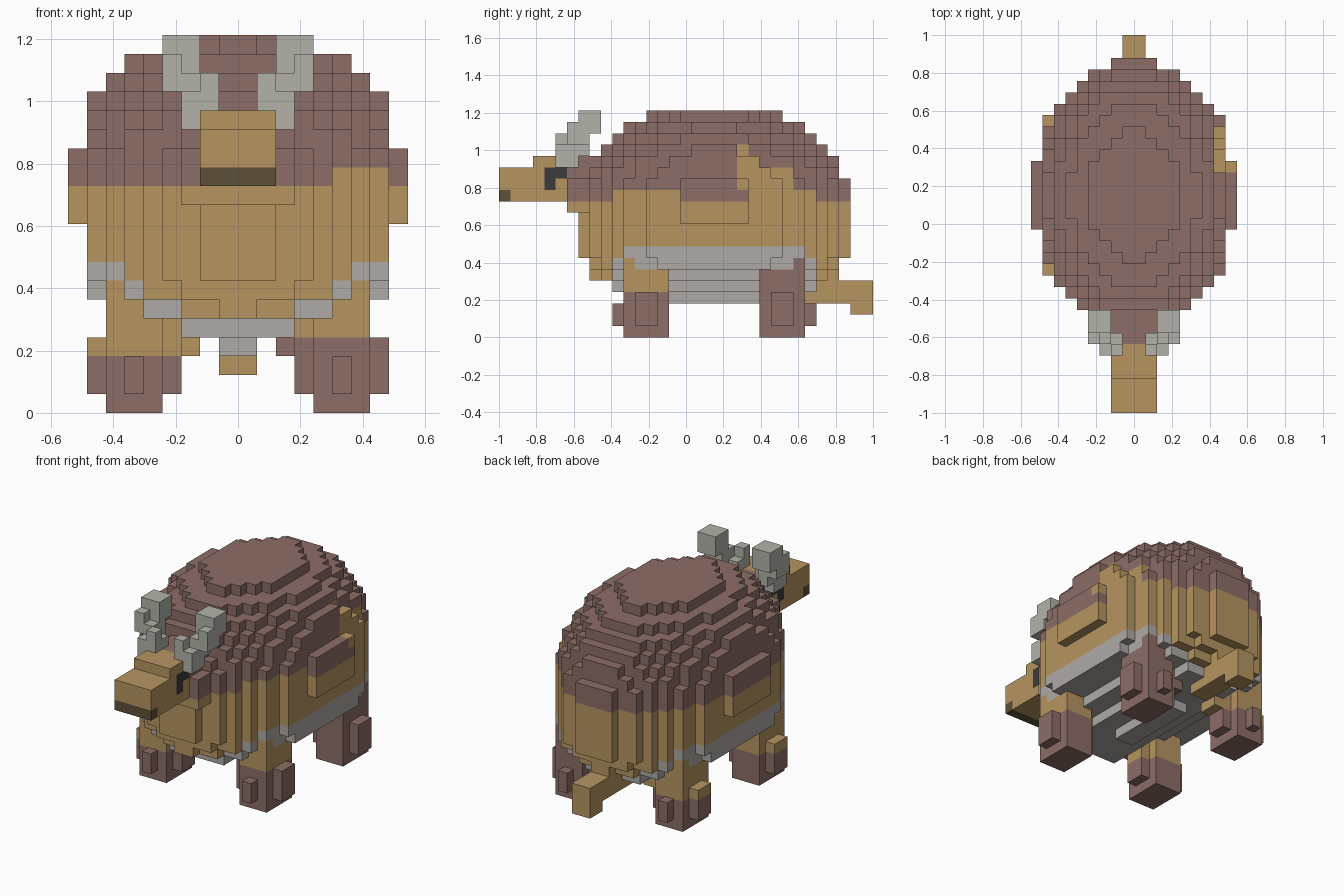
import bpy, bmesh

if "Cube" in bpy.data.objects:
    bpy.data.objects.remove(bpy.data.objects["Cube"])

U = 2 / 33  # voxel edge; x index from the centre line, y index from the nose, z index from the ground
COLORS = {
    "brown": (0.27, 0.155, 0.135), "tan": (0.47, 0.30, 0.12), "grey": (0.42, 0.40, 0.385),
    "horn": (0.45, 0.45, 0.40), "dark": (0.11, 0.08, 0.04), "black": (0.045, 0.045, 0.05),
}
NAMES = list(COLORS)
MATS = []
for n, c in COLORS.items():
    m = bpy.data.materials.new(n)
    m.diffuse_color = (*c, 1)
    m.use_nodes = True
    m.node_tree.nodes["Principled BSDF"].inputs["Base Color"].default_value = m.diffuse_color
    MATS.append(m)

# direction and corner offsets for each side of a cube
SIDES = [
    ((1, 0, 0), [(1, 0, 0), (1, 1, 0), (1, 1, 1), (1, 0, 1)]),
    ((-1, 0, 0), [(0, 0, 0), (0, 0, 1), (0, 1, 1), (0, 1, 0)]),
    ((0, 1, 0), [(0, 1, 0), (0, 1, 1), (1, 1, 1), (1, 1, 0)]),
    ((0, -1, 0), [(0, 0, 0), (1, 0, 0), (1, 0, 1), (0, 0, 1)]),
    ((0, 0, 1), [(0, 0, 1), (1, 0, 1), (1, 1, 1), (0, 1, 1)]),
    ((0, 0, -1), [(0, 0, 0), (0, 1, 0), (1, 1, 0), (1, 0, 0)]),
]


def box(x0, x1, y0, y1, z0, z1):
    return {(x, y, z) for x in range(x0, x1) for y in range(y0, y1) for z in range(z0, z1)}


def voxels(name, cells, paint):
    """Skin a set of cells with its outer faces, coloured by paint(x, y, z)."""
    bm = bmesh.new()
    verts = {}
    for c in sorted(cells):
        mat = NAMES.index(paint(*c))
        for d, corners in SIDES:
            if tuple(a + b for a, b in zip(c, d)) in cells:
                continue
            ring = []
            for o in corners:
                p = tuple(a + b for a, b in zip(c, o))
                if p not in verts:
                    verts[p] = bm.verts.new((p[0] * U, p[1] * U - 1, p[2] * U))
                ring.append(verts[p])
            bm.faces.new(ring).material_index = mat
    bmesh.ops.dissolve_limit(bm, angle_limit=0.01, verts=bm.verts[:], edges=bm.edges[:],
                             delimit={'MATERIAL'})
    me = bpy.data.meshes.new(name)
    bm.to_mesh(me)
    bm.free()
    for m in MATS:
        me.materials.append(m)
    ob = bpy.data.objects.new(name, me)
    bpy.context.collection.objects.link(ob)
    return ob


# Body: stepped ellipsoid, fuller below the middle, with a narrow keel underneath
KEEL = {3: 1, 4: 3, 5: 5}


def in_body(x, y, z):
    dx, dy, dz = abs(x + 0.5), abs(y - 18.5), z - 11
    if dx > KEEL.get(z, 8 if z < 10 else 9) or (z == 3 and dy > 4):
        return False
    vert = (dz / 8.9) ** 2.31 if dz > 0 else (-dz / 8.8) ** 4
    return (dx / 8.85) ** 2 + (dy / 11.95) ** 2 + vert <= 1


def body_paint(x, y, z):
    if x >= 5 and 21 <= y < (26 if z < 15 else 23 if z < 16 else 22) and 12 < z < 17:
        return "tan"                      # side patch
    if z >= 12:
        return "tan" if z == 12 and 4 < x < 8 else "brown"
    if z < 5 or (z < 8 and abs(y - 18.5) < (9.5 if z < 7 else 8.5)):
        return "grey"                     # underside
    return "tan"


body = {c for c in box(-9, 9, 7, 31, 3, 20) if in_body(*c)}
voxels("body", body, body_paint)

# Neck collar
voxels("neck", box(-3, 3, 6, 9, 11, 14) | box(-2, 2, 6, 10, 14, 16),
       lambda x, y, z: "brown" if z >= 12 else "tan")


# Head with dark lip and eyes
def head_paint(x, y, z):
    if z == 12 and y == 0:
        return "dark"
    if x in (-2, 1) and (y, z) in {(4, 13), (4, 14), (5, 14)}:
        return "black"
    return "tan"


voxels("head", box(-2, 2, 0, 6, 12, 15) | box(-2, 2, 3, 6, 15, 16), head_paint)

# Horns and legs, mirrored left and right
for side, word in ((1, "right"), (-1, "left")):
    def flip(cells):
        return cells if side > 0 else {(-1 - x, y, z) for x, y, z in cells}

    horn = (box(1, 3, 5, 7, 15, 17) | box(1, 2, 5, 6, 17, 18) | box(2, 3, 6, 8, 16, 18)
            | box(3, 4, 6, 8, 17, 19) | box(2, 4, 7, 9, 18, 20))
    voxels("horn_" + word, flip(horn), lambda x, y, z: "horn")

    for end, y0, toe, sock in (("front", 11, 10, 4 if side > 0 else 3),
                               ("back", 23, 27, 7 if side > 0 else 3)):
        leg = (box(4, 7, y0, y0 + 4, 0, 7)              # shaft
               | box(3, 8, y0 + 1, y0 + 3, 1, 4)        # side toes
               | box(3, 4, y0 + 1, y0 + 3, 4, 6)        # inner thigh
               | box(5, 6, toe, toe + 1, 1, 3))         # end toe
        if end == "back":
            leg |= box(2, 3, y0 + 1, y0 + 3, 3, 5)
        voxels(f"{end}_leg_{word}", flip(leg),
               lambda x, y, z: "brown" if z < sock else "tan")

# Tail with drooping tip
voxels("tail", box(-1, 1, 26, 33, 3, 5) | box(-1, 1, 31, 33, 2, 3), lambda x, y, z: "tan")
